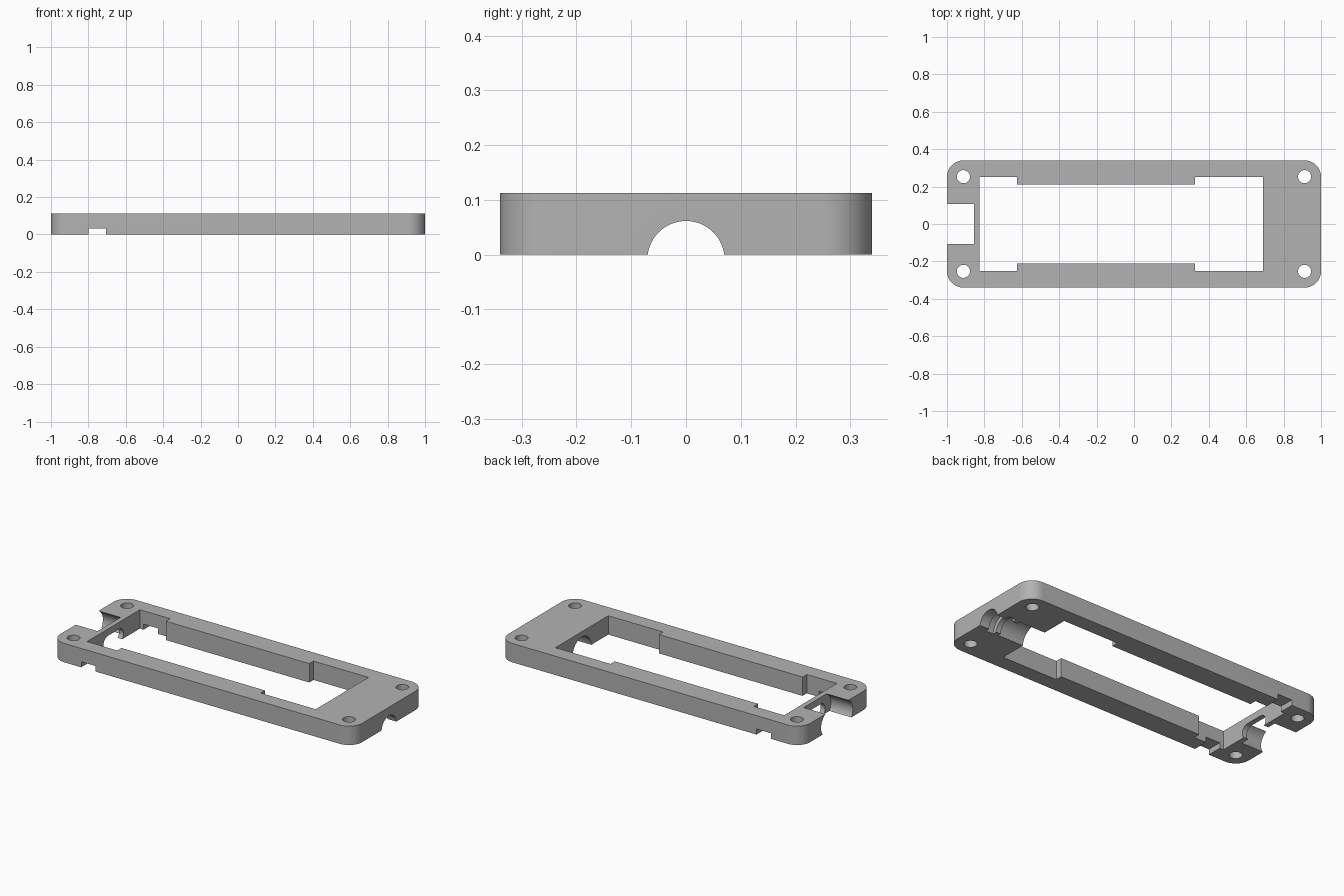
import bpy, bmesh, math
from mathutils import Matrix, Vector

if "Cube" in bpy.data.objects:
    bpy.data.objects.remove(bpy.data.objects["Cube"])

LENGTH, WIDTH, HEIGHT = 2.0, 0.68, 0.113
CORNER = 0.088

grey = bpy.data.materials.new("plain_grey")
grey.use_nodes = True
colour = (0.45, 0.45, 0.45, 1)
grey.diffuse_color = colour
grey.node_tree.nodes["Principled BSDF"].inputs["Base Color"].default_value = colour


def rounded(w, h, r, steps=16):
    """Outline of a rectangle with round corners."""
    pts = []
    for i, (sx, sy) in enumerate(((1, 1), (-1, 1), (-1, -1), (1, -1))):
        for k in range(steps + 1):
            a = (i + k / steps) * math.pi / 2
            pts.append((sx * (w / 2 - r) + r * math.cos(a),
                        sy * (h / 2 - r) + r * math.sin(a)))
    return pts


def prism(name, outline, depth, matrix=Matrix()):
    """Extrude an outline along local z, then place it."""
    bm = bmesh.new()
    face = bm.faces.new([bm.verts.new((x, y, 0)) for x, y in outline])
    bmesh.ops.remove_doubles(bm, verts=bm.verts, dist=1e-5)
    top = bmesh.ops.extrude_face_region(bm, geom=bm.faces[:])["geom"]
    bmesh.ops.translate(bm, vec=(0, 0, depth),
                        verts=[v for v in top if isinstance(v, bmesh.types.BMVert)])
    bmesh.ops.recalc_face_normals(bm, faces=bm.faces)
    bmesh.ops.transform(bm, matrix=matrix, verts=bm.verts)
    mesh = bpy.data.meshes.new(name)
    bm.to_mesh(mesh)
    bm.free()
    obj = bpy.data.objects.new(name, mesh)
    bpy.context.collection.objects.link(obj)
    return obj


def box(name, x0, x1, y0, y1, z0, z1):
    return prism(name, [(x0, y0), (x1, y0), (x1, y1), (x0, y1)], z1 - z0,
                 Matrix.Translation((0, 0, z0)))


def along_x(name, x0, x1, z, w, h):
    """Round-ended bar running along x, centred at height z."""
    turn = Matrix(((0, 0, 1, x0), (1, 0, 0, 0), (0, 1, 0, z), (0, 0, 0, 1)))
    return prism(name, rounded(w, h, h / 2), x1 - x0, turn)


# Case plate with rounded corners
plate = prism("case_frame", rounded(LENGTH, WIDTH, CORNER), HEIGHT)
plate.data.materials.append(grey)

# Central window, wider at both ends
window = [(-0.825, -0.25), (-0.625, -0.25), (-0.625, -0.21), (0.325, -0.21),
          (0.325, -0.25), (0.69, -0.25)]
window += [(x, -y) for x, y in reversed(window)]
cutters = [prism("window_cutter", window, 0.3, Matrix.Translation((0, 0, -0.1)))]

# Screw holes
for sx in (-1, 1):
    for sy in (-1, 1):
        cutters.append(prism("screw_cutter", rounded(0.07, 0.07, 0.035), 0.3,
                             Matrix.Translation((sx * 0.912, sy * 0.253, -0.1))))

# Slot across the underside
cutters.append(box("slot_cutter", -0.80, -0.705, -0.5, 0.5, -0.1, 0.033))

# Plug recess and socket opening
cutters.append(along_x("plug_cutter", -1.1, -0.855, 0.045, 0.30, 0.152))
cutters.append(along_x("socket_cutter", -0.9, -0.78, 0.03, 0.19, 0.084))

# Cable passage with a retaining groove and wider mouth
for x0, x1, r in ((0.6, 1.1, 0.0705), (0.89, 0.94, 0.095), (0.6, 0.86, 0.09)):
    cutters.append(along_x("cable_cutter", x0, x1, -0.009, 2 * r, 2 * r))

bpy.ops.object.select_all(action='DESELECT')
bpy.context.view_layer.objects.active = plate
plate.select_set(True)
for cutter in cutters:
    mod = plate.modifiers.new("cut", 'BOOLEAN')
    mod.operation = 'DIFFERENCE'
    mod.solver = 'EXACT'
    mod.object = cutter
    bpy.ops.object.modifier_apply(modifier=mod.name)
    bpy.data.objects.remove(cutter)

bpy.ops.object.shade_smooth_by_angle(angle=math.radians(30))
